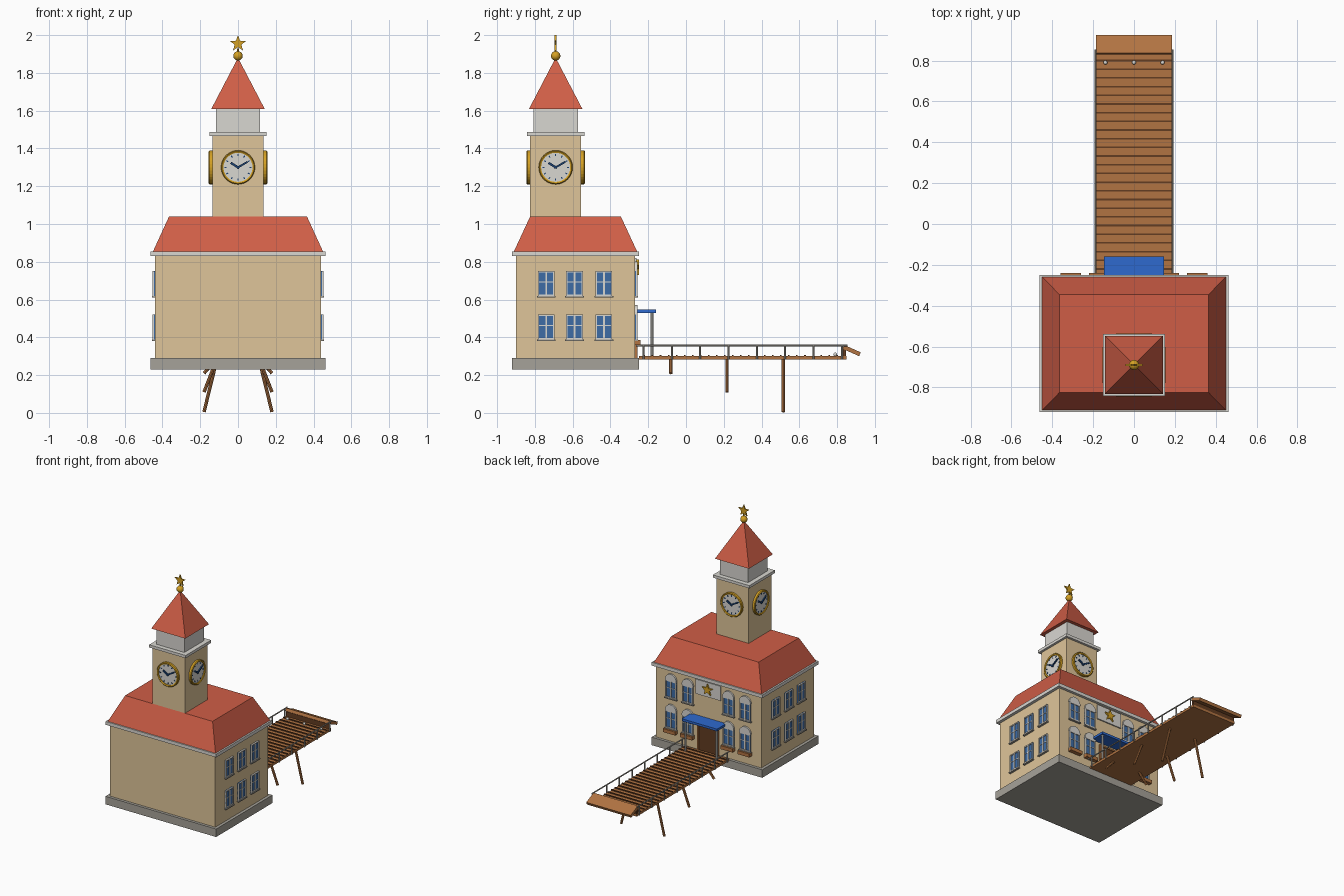
import bpy, bmesh
from math import sin, cos, pi, radians, atan2
from mathutils import Matrix, Vector

if "Cube" in bpy.data.objects:
    bpy.data.objects.remove(bpy.data.objects["Cube"])


def material(name, r, g, b):
    m = bpy.data.materials.new(name)
    lin = [(c / 255) ** 2.2 for c in (r, g, b)] + [1]
    m.use_nodes = True
    m.diffuse_color = lin
    m.node_tree.nodes["Principled BSDF"].inputs["Base Color"].default_value = lin
    return m


CREAM = material("cream plaster", 222, 196, 152)
STONE = material("grey stone", 165, 161, 152)
TRIM = material("pale trim", 216, 214, 208)
RED = material("red roof", 206, 94, 72)
GLASS = material("window blue", 64, 108, 165)
GOLD = material("gold", 212, 160, 40)
BLUE = material("canopy blue", 50, 105, 205)
NAVY = material("navy", 32, 66, 112)
WOOD = material("brown wood", 176, 115, 68)
DARK = material("dark wood", 98, 62, 38)
ID = Matrix.Identity(4)


def finish(name, bm, mat, M=ID, smooth=False):
    bmesh.ops.recalc_face_normals(bm, faces=bm.faces)
    me = bpy.data.meshes.new(name)
    bm.to_mesh(me)
    bm.free()
    me.materials.append(mat)
    ob = bpy.data.objects.new(name, me)
    bpy.context.collection.objects.link(ob)
    ob.matrix_world = M
    if smooth:
        me.shade_smooth()
    return ob


def boxes(name, mat, items, M=ID):
    """Boxes given as (x0, x1, y0, y1, z0, z1)."""
    bm = bmesh.new()
    for x0, x1, y0, y1, z0, z1 in items:
        place = Matrix.Translation(((x0 + x1) / 2, (y0 + y1) / 2, (z0 + z1) / 2))
        bmesh.ops.create_cube(bm, size=1, matrix=place @ Matrix.Diagonal((x1 - x0, y1 - y0, z1 - z0, 1)))
    return finish(name, bm, mat, M)


def frustum(name, mat, y, z0, z1, low, high):
    """Four-sided block; low and high are half sizes."""
    bm = bmesh.new()
    bmesh.ops.create_cube(bm, size=2)
    for v in bm.verts:
        hx, hy = high if v.co.z > 0 else low
        v.co = (v.co.x * hx, v.co.y * hy + y, z1 if v.co.z > 0 else z0)
    bmesh.ops.remove_doubles(bm, verts=bm.verts, dist=0.0005)
    return finish(name, bm, mat)


def prism(name, mat, outline, depth, M=ID):
    """Outline in x and z, pushed out towards -y."""
    bm = bmesh.new()
    face = bm.faces.new([bm.verts.new((x, 0, z)) for x, z in outline])
    out = bmesh.ops.extrude_face_region(bm, geom=[face])["geom"]
    bmesh.ops.translate(bm, vec=(0, -depth, 0), verts=[g for g in out if isinstance(g, bmesh.types.BMVert)])
    return finish(name, bm, mat, M)


def star(name, radius, depth, M):
    pts = [(r * sin(i * pi / 5), r * cos(i * pi / 5))
           for i in range(10) for r in [radius * (0.42 if i % 2 else 1)]]
    return prism(name, GOLD, pts, depth, M)


def rods(name, mat, pairs, radius, sides=8):
    bm = bmesh.new()
    for a, b in pairs:
        a, b = Vector(a), Vector(b)
        turn = (b - a).to_track_quat("Z", "Y").to_matrix().to_4x4()
        bmesh.ops.create_cone(bm, segments=sides, cap_ends=True, radius1=radius, radius2=radius,
                              depth=(b - a).length, matrix=Matrix.Translation((a + b) / 2) @ turn)
    return finish(name, bm, mat)


def ball(name, mat, pos, radius):
    bm = bmesh.new()
    bmesh.ops.create_uvsphere(bm, u_segments=16, v_segments=10, radius=radius)
    return finish(name, bm, mat, Matrix.Translation(pos), True)


def wall(y, half, turn):
    """Frame on a wall: local -y points outwards."""
    return (Matrix.Translation((0, y, 0)) @ Matrix.Rotation(radians(turn), 4, "Z")
            @ Matrix.Translation((0, -half, 0)))


# Main building
HY, TY = -0.585, -0.69
frustum("plinth", STONE, HY, 0.23, 0.29, (0.462, 0.336), (0.462, 0.336))
frustum("house_walls", CREAM, HY, 0.29, 0.83, (0.44, 0.315), (0.44, 0.315))
frustum("house_cornice", TRIM, HY, 0.83, 0.855, (0.462, 0.335), (0.462, 0.335))
frustum("house_roof", RED, HY, 0.855, 1.04, (0.45, 0.326), (0.365, 0.24))

# Tower
frustum("tower_walls", CREAM, TY, 1.03, 1.466, (0.135, 0.135), (0.135, 0.135))
frustum("tower_cornice", TRIM, TY, 1.466, 1.487, (0.152, 0.152), (0.152, 0.152))
frustum("belfry", TRIM, TY, 1.487, 1.61, (0.117, 0.117), (0.117, 0.117))
frustum("spire", RED, TY, 1.608, 1.88, (0.142, 0.142), (0.0, 0.0))
ball("spire_ball", GOLD, (0, TY, 1.89), 0.025)
rods("star_stem", GOLD, [((0, TY, 1.9), (0, TY, 1.93))], 0.005)
star("spire_star", 0.045, 0.01, Matrix.Translation((0, TY + 0.005, 1.955)))

# Clocks on all four tower sides
for turn in (0, 90, 180, 270):
    M = wall(TY, 0.135, turn) @ Matrix.Translation((0, 0, 1.3))
    circle = [(cos(i * pi / 16), sin(i * pi / 16)) for i in range(32)]
    prism("clock_face", TRIM, [(x * 0.082, z * 0.082) for x, z in circle], 0.01, M)
    bm = bmesh.new()
    rings = [[bm.verts.new((x * r, -d, z * r)) for x, z in circle]
             for r, d in ((0.09, 0), (0.09, 0.015), (0.085, 0.02), (0.077, 0.016), (0.077, 0))]
    for a, b in zip(rings, rings[1:]):
        for i in range(32):
            j = (i + 1) % 32
            bm.faces.new((a[i], a[j], b[j], b[i]))
    finish("clock_ring", bm, GOLD, M)
    for hour in range(12):
        boxes("hour_mark", NAVY, [(-0.003, 0.003, -0.013, -0.008, 0.06, 0.071)],
              M @ Matrix.Rotation(hour * pi / 6, 4, "Y"))
    for angle, length, width in ((-58, 0.045, 0.006), (60, 0.058, 0.005)):
        boxes("clock_hand", NAVY, [(-width, width, -0.018, -0.01, -0.008, length)],
              M @ Matrix.Rotation(radians(angle), 4, "Y"))


# Windows
def window(M, x, z, arched=False, planter=False):
    M = M @ Matrix.Translation((x, 0, z))
    w, h = 0.044, 0.066
    boxes("window_glass", GLASS, [(-w, w, -0.006, 0, -h, h)], M)
    boxes("window_frame", TRIM, [(-w, -w + 0.007, -0.012, 0, -h, h), (w - 0.007, w, -0.012, 0, -h, h),
                                 (-w, w, -0.012, 0, h - 0.008, h), (-w, w, -0.012, 0, -h, -h + 0.008),
                                 (-0.005, 0.005, -0.011, 0, -h, h),
                                 (-w, w, -0.009, 0, 0.006, 0.011)], M)
    boxes("window_sill", STONE, [(-w - 0.006, w + 0.006, -0.016, 0, -h - 0.008, -h)], M)
    if arched:
        arc = [(0.048 * cos(i * pi / 12), h + 0.05 * sin(i * pi / 12)) for i in range(13)]
        prism("window_arch", TRIM, arc, 0.012, M)
    if planter:
        boxes("flower_box", WOOD, [(-0.05, 0.05, -0.03, 0, -h - 0.03, -h - 0.004)], M)


for turn, side in ((90, 1), (270, -1)):
    M = wall(HY, 0.44, turn)
    for y in (-0.74, -0.59, -0.435):
        for z in (0.455, 0.685):
            window(M, (y - HY) * side, z)
back = wall(HY, 0.315, 180)
for x in (-0.31, -0.17, 0.17, 0.31):
    window(back, x, 0.685, True)
    window(back, x, 0.455, True, True)

# Sign, door and canopy
boxes("sign_plate", TRIM, [(-0.105, 0.105, -0.009, 0, 0.71, 0.82)], back)
star("sign_star", 0.045, 0.012, back @ Matrix.Translation((0, -0.009, 0.767)))
boxes("door", DARK, [(-0.075, 0.075, -0.009, 0, 0.29, 0.5)], back)
boxes("door_frame", WOOD, [(-0.087, -0.075, -0.014, 0, 0.29, 0.51), (0.075, 0.087, -0.014, 0, 0.29, 0.51),
                           (-0.087, 0.087, -0.014, 0, 0.5, 0.512)], back)
boxes("canopy", BLUE, [(-0.147, 0.147, -0.11, 0, 0.53, 0.547)], back)
rods("canopy_posts", TRIM, [((x, -0.18, 0.295), (x, -0.18, 0.532)) for x in (-0.13, 0.13)], 0.008)

# Boardwalk with cleats
boxes("boardwalk", WOOD, [(-0.183, 0.183, -0.25, 0.85, 0.282, 0.3)])
boxes("cleats", DARK, [(-0.183, 0.183, y - 0.004, y + 0.004, 0.3, 0.307)
                       for y in [-0.22 + i * 0.0425 for i in range(25)]])
boxes("end_beam", DARK, [(-0.18, 0.18, 0.83, 0.847, 0.3, 0.337)])
flap = Matrix.Translation((0, 0.877, 0.33)) @ Matrix.Rotation(-atan2(0.04, 0.09), 4, "X")
boxes("end_flap", WOOD, [(-0.185, 0.185, -0.048, 0.048, -0.011, 0.011)], flap)
for x in (-0.14, 0, 0.14):
    ball("deck_knob", TRIM, (x, 0.79, 0.309), 0.01)

# Railings and splayed legs
for s in (-1, 1):
    rail = [((s * 0.188, -0.265, 0.357), (s * 0.188, 0.855, 0.357))]
    posts = [((s * 0.188, y, 0.283), (s * 0.188, y, 0.357)) for y in [-0.225 + 0.15 * i for i in range(8)]]
    rods("railing", STONE, rail + posts, 0.005, 6)
    legs = [((s * 0.11, y, 0.29), (s * 0.18, y, z)) for y, z in ((-0.08, 0.21), (0.217, 0.11), (0.515, 0.005))]
    rods("boardwalk_legs", WOOD, legs, 0.009)
